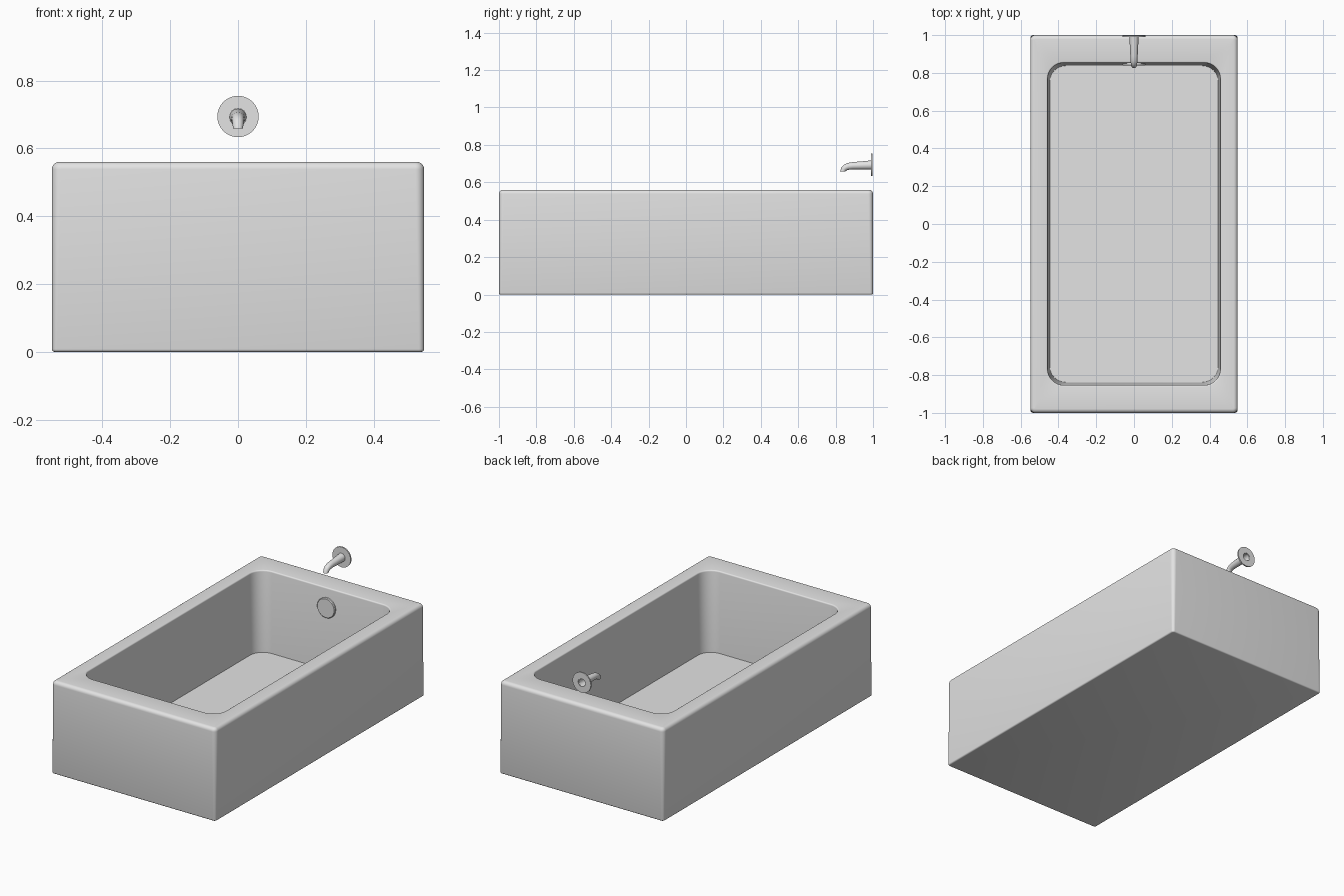
import bpy, bmesh, math
from mathutils import Vector

if "Cube" in bpy.data.objects:
    bpy.data.objects.remove(bpy.data.objects["Cube"])

grey = bpy.data.materials.new("plain_grey")
grey.diffuse_color = (0.77, 0.77, 0.77, 1)
grey.use_nodes = True
grey.node_tree.nodes["Principled BSDF"].inputs["Base Color"].default_value = grey.diffuse_color


def loft(name, rings, caps=False, closed=False):
    """Skin equal-length rings of points into one smooth object."""
    bm = bmesh.new()
    rows = [[bm.verts.new(p) for p in ring] for ring in rings]
    pairs = list(zip(rows, rows[1:]))
    if closed:
        pairs.append((rows[-1], rows[0]))
    for a, b in pairs:
        for i in range(len(a)):
            j = (i + 1) % len(a)
            bm.faces.new((a[i], a[j], b[j], b[i]))
    if caps:
        bm.faces.new(rows[0][::-1])
        bm.faces.new(rows[-1])
    bmesh.ops.recalc_face_normals(bm, faces=bm.faces)
    mesh = bpy.data.meshes.new(name)
    bm.to_mesh(mesh)
    bm.free()
    mesh.materials.append(grey)
    obj = bpy.data.objects.new(name, mesh)
    bpy.context.collection.objects.link(obj)
    bpy.context.view_layer.objects.active = obj
    obj.select_set(True)
    bpy.ops.object.shade_smooth_by_angle(angle=math.radians(35))
    obj.select_set(False)
    return obj


def rounded_rect(hx, hy, r, z, n=8):
    """Horizontal rounded rectangle with half sizes hx, hy."""
    pts = []
    for k, (sx, sy) in enumerate(((1, 1), (-1, 1), (-1, -1), (1, -1))):
        for i in range(n + 1):
            a = math.pi / 2 * (k + i / n)
            pts.append((sx * (hx - r) + r * math.cos(a),
                        sy * (hy - r) + r * math.sin(a), z))
    return pts


def circle(y, z, r, tilt=0, n=32):
    """Circle whose axis runs along -y, tipped downward by tilt degrees."""
    t = math.radians(tilt)
    up = Vector((0, -math.sin(t), math.cos(t)))
    side = Vector((1, 0, 0))
    return [Vector((0, y, z)) + r * (math.cos(a) * side + math.sin(a) * up)
            for a in (2 * math.pi * i / n for i in range(n))]


# Tub: outer shell, rounded rim, basin wall and floor in one skin
HX, HY, TOP = 0.549, 1.0, 0.56
OX, OY, FLOOR = 0.457, 0.853, 0.072
rings = []
for i in range(4):                                   # small bottom edge
    a = math.pi / 2 * i / 3
    d = 0.008 * (1 - math.sin(a))
    rings.append(rounded_rect(HX - d, HY - d, 0.016 - d, 0.008 * (1 - math.cos(a))))
for i in range(7):                                   # soft top edge
    a = math.pi / 2 * i / 6
    d = 0.022 * (1 - math.cos(a))
    rings.append(rounded_rect(HX - d, HY - d, 0.026 - d, TOP - 0.022 * (1 - math.sin(a))))
for i in range(5):                                   # basin lip
    a = math.pi / 2 * i / 4
    d = 0.008 * (1 - math.sin(a))
    rings.append(rounded_rect(OX + d, OY + d, 0.085 + d, TOP - 0.008 * (1 - math.cos(a))))
rings.append(rounded_rect(OX - 0.011, OY - 0.015, 0.085, FLOOR))
loft("tub", rings, caps=True)

# Overflow plate on the back basin wall
loft("overflow_plate", [circle(0.86, 0.442, 0.06), circle(0.842, 0.442, 0.06),
                        circle(0.838, 0.442, 0.056)], caps=True)

# Wall flange with a hole for the pipe
loft("spout_flange", [circle(0.997, 0.694, 0.024), circle(0.997, 0.694, 0.061),
                      circle(0.989, 0.694, 0.061), circle(0.989, 0.694, 0.024)], closed=True)

# Hollow spout: tapering, bending down to a flat mouth
path = [(0.994, 0.692, 0.025, 0), (0.94, 0.69, 0.022, 0), (0.89, 0.688, 0.0195, 3),
        (0.868, 0.685, 0.0185, 15), (0.855, 0.68, 0.0175, 35),
        (0.845, 0.672, 0.0165, 60), (0.839, 0.659, 0.0145, 90)]
outer = [circle(*p) for p in path]
inner = [circle(y, z, r * 0.88, t) for y, z, r, t in reversed(path)]
loft("spout", outer + inner, closed=True)
